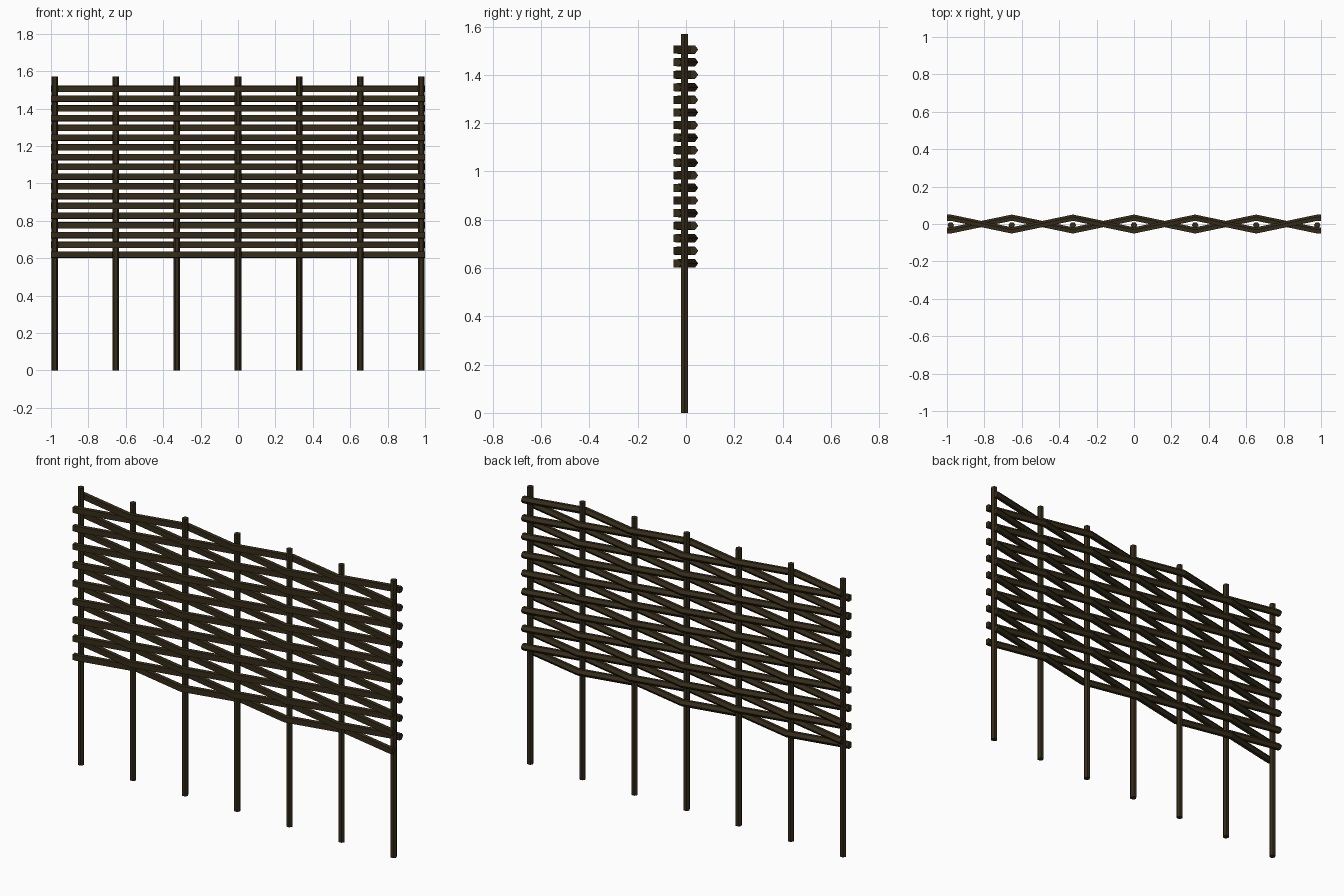
import bpy, bmesh, math

if "Cube" in bpy.data.objects:
    bpy.data.objects.remove(bpy.data.objects["Cube"])

wood = bpy.data.materials.new("dark brown wood")
wood.diffuse_color = (0.036, 0.025, 0.010, 1)
wood.use_nodes = True
wood.node_tree.nodes["Principled BSDF"].inputs["Base Color"].default_value = wood.diffuse_color

POSTS = [-0.98 + i * 0.98 / 3 for i in range(7)]


def sweep(name, sections):
    """Skin a closed prism through matching rings of points."""
    bm = bmesh.new()
    rings = [[bm.verts.new(p) for p in s] for s in sections]
    n = len(rings[0])
    for a, b in zip(rings, rings[1:]):
        for i in range(n):
            j = (i + 1) % n
            bm.faces.new((a[i], a[j], b[j], b[i]))
    bm.faces.new(rings[0])
    bm.faces.new(rings[-1])
    bmesh.ops.recalc_face_normals(bm, faces=bm.faces)
    me = bpy.data.meshes.new(name)
    bm.to_mesh(me)
    bm.free()
    me.materials.append(wood)
    ob = bpy.data.objects.new(name, me)
    bpy.context.collection.objects.link(ob)


# upright stakes, hexagonal
for k, x in enumerate(POSTS):
    ring = [(x + 0.0175 * math.cos(i * math.pi / 3),
             -0.006 + 0.0175 * math.sin(i * math.pi / 3)) for i in range(6)]
    sweep(f"stake_{k + 1}", [[(px, py, z) for px, py in ring] for z in (0, 1.57)])

# woven rods: five-sided profile (y, z), ridge facing the back
PROFILE = [(-0.0155, -0.016), (0.005, -0.0175), (0.018, 0), (0.005, 0.0175), (-0.0155, 0.016)]
for r in range(18):
    z = 1.505 - r * 0.0521
    phase = 1 if r % 2 == 0 else -1
    path = [(x, -0.0015 + 0.034 * phase * (-1) ** i) for i, x in enumerate(POSTS)]
    path = [(-1.0, path[0][1])] + path + [(1.0, path[-1][1])]
    sweep(f"woven_rod_{r + 1}", [[(x, y + dy, z + dz) for dy, dz in PROFILE] for x, y in path])
